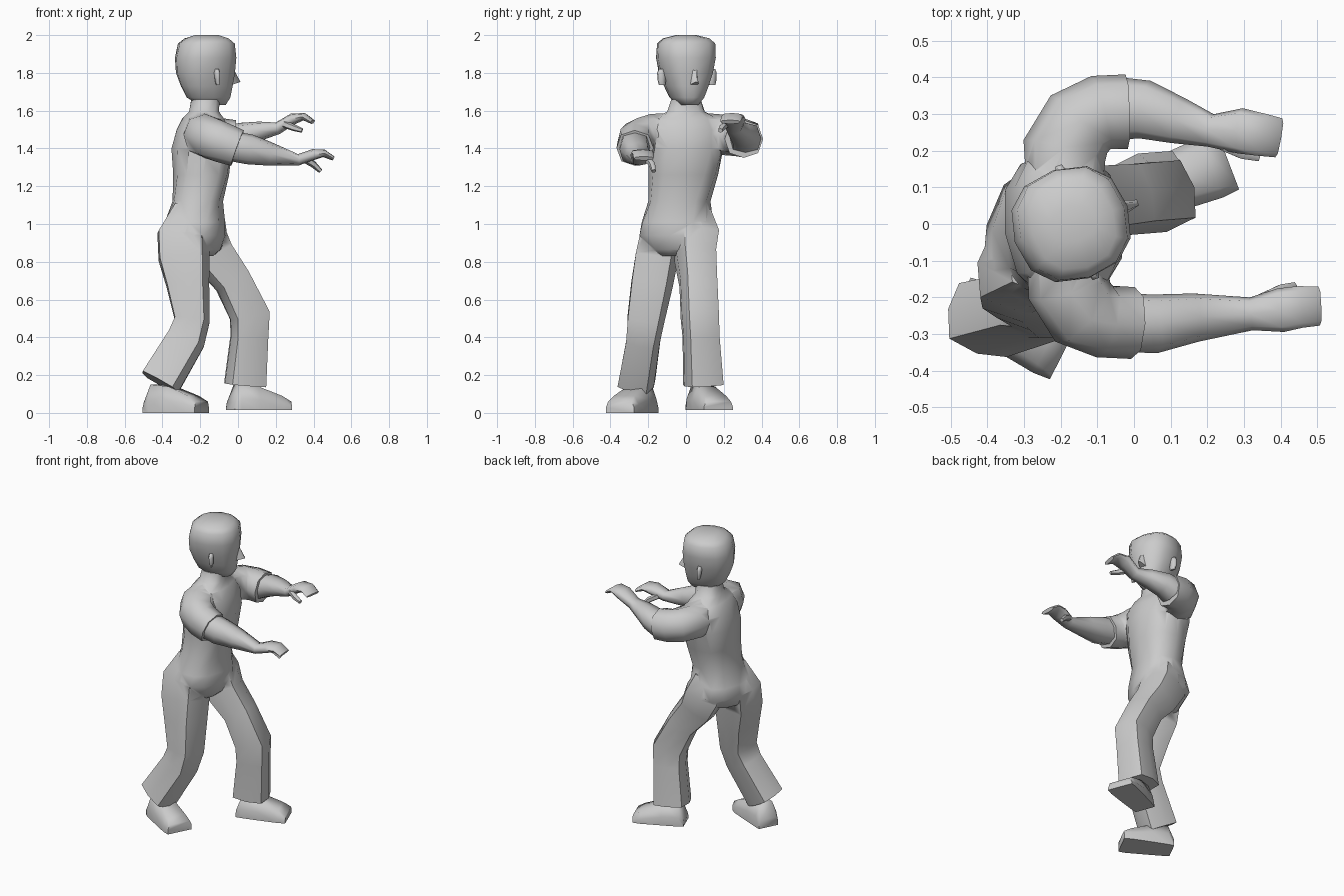
import bpy, bmesh, math
from mathutils import Vector

UP = Vector((0, 0, 1))


def heading(deg):
    return Vector((math.cos(math.radians(deg)), math.sin(math.radians(deg)), 0))


def smooth(ob, angle):
    bpy.ops.object.select_all(action='DESELECT')
    bpy.context.view_layer.objects.active = ob
    ob.select_set(True)
    bpy.ops.object.shade_smooth_by_angle(angle=math.radians(angle))


def skin(name, loops, angle=60):
    """Bridge equal-sized point loops into a closed, smooth shaded object."""
    bm = bmesh.new()
    rings = [[bm.verts.new(p) for p in loop] for loop in loops]
    n = len(rings[0])
    for r, s in zip(rings, rings[1:]):
        for i in range(n):
            j = (i + 1) % n
            bm.faces.new((r[i], r[j], s[j], s[i]))
    bm.faces.new(rings[0])
    bm.faces.new(rings[-1])
    bmesh.ops.recalc_face_normals(bm, faces=bm.faces)
    me = bpy.data.meshes.new(name)
    bm.to_mesh(me)
    bm.free()
    ob = bpy.data.objects.new(name, me)
    bpy.context.collection.objects.link(ob)
    smooth(ob, angle)
    return ob


def loft(name, rows, ref=None, flat=False, n=8, power=0.85, angle=60):
    """rows: x, y, z, half size along ref, half size across, [yaw]"""
    pts = [Vector(r[:3]) for r in rows]
    loops = []
    for k, row in enumerate(rows):
        t = Vector()
        if k > 0:
            t += (pts[k] - pts[k - 1]).normalized()
        if k < len(pts) - 1:
            t += (pts[k + 1] - pts[k]).normalized()
        t = UP if flat else t.normalized()
        f = heading(row[5]) if len(row) > 5 else ref
        f = (f - t * f.dot(t)).normalized()
        s = t.cross(f)
        loop = []
        for i in range(n):
            c, d = math.cos(i * math.tau / n), math.sin(i * math.tau / n)
            c = math.copysign(abs(c) ** power, c)
            d = math.copysign(abs(d) ** power, d)
            loop.append(pts[k] + f * c * row[3] + s * d * row[4])
        loops.append(loop)
    return skin(name, loops, angle)


# Torso, twisting from the hips up to the shoulders, ending in the neck
outfit = loft("outfit", [
    (-0.22, -0.065, 0.83, 0.09, 0.07, -14),
    (-0.23, -0.055, 0.865, 0.14, 0.14, -14),
    (-0.235, -0.045, 0.94, 0.172, 0.205, -14),
    (-0.228, -0.045, 1.01, 0.162, 0.192, -10),
    (-0.213, -0.035, 1.12, 0.134, 0.165, -4),
    (-0.195, -0.015, 1.26, 0.148, 0.185, 3),
    (-0.192, 0, 1.40, 0.162, 0.20, 8),
    (-0.185, 0, 1.50, 0.14, 0.205, 8),
    (-0.185, 0, 1.56, 0.108, 0.175, 8),
    (-0.18, 0, 1.595, 0.08, 0.10, 8),
    (-0.172, 0, 1.66, 0.076, 0.08, 12)], flat=True, n=12, power=0.8)

# Head, looking slightly to one side
FACE = heading(18)
SIDE = UP.cross(FACE)
HEAD = Vector((-0.17, 0, 0))
head = []
for z, back, front, w in [(1.63, -0.04, 0.11, 0.05), (1.67, -0.105, 0.135, 0.085),
                          (1.73, -0.135, 0.145, 0.112), (1.80, -0.16, 0.155, 0.138),
                          (1.88, -0.163, 0.16, 0.155), (1.955, -0.145, 0.15, 0.153),
                          (1.982, -0.11, 0.118, 0.125), (2.0, -0.06, 0.07, 0.05)]:
    c = HEAD + FACE * (back + front) / 2
    head.append((c.x, c.y, z, (front - back) / 2, w))
loft("head", head, ref=FACE, flat=True, n=12, power=0.85, angle=75)


def face_point(f, s, z):
    return HEAD + FACE * f + SIDE * s + UP * z


# Nose wedge
skin("nose", [[face_point(0.13, -0.025, 1.735), face_point(0.13, 0.025, 1.735),
               face_point(0.145, 0.012, 1.83), face_point(0.145, -0.012, 1.83)],
              [face_point(0.19, -0.008, 1.752), face_point(0.19, 0.008, 1.752),
               face_point(0.178, 0.004, 1.775), face_point(0.178, -0.004, 1.775)]], 75)

# Ears
for sgn, label in ((-1, "right"), (1, "left")):
    ear = []
    for f, z, a, b in [(0.02, 1.735, 0.007, 0.018), (0.018, 1.76, 0.012, 0.024),
                       (0.016, 1.80, 0.016, 0.026), (0.016, 1.82, 0.01, 0.018)]:
        p = face_point(f, sgn * 0.14, z)
        ear.append((*p, a, b))
    loft(label + "_ear", ear, ref=FACE, flat=True, n=6, angle=75)

# Trouser legs, flowing out of the hips, with squarish hems
right_leg = loft("right_trouser_leg", [
    (-0.25, -0.11, 1.08, 0.09, 0.08), (-0.29, -0.132, 0.94, 0.14, 0.112),
    (-0.285, -0.155, 0.82, 0.138, 0.115),
    (-0.265, -0.18, 0.68, 0.115, 0.112), (-0.243, -0.213, 0.49, 0.095, 0.10),
    (-0.275, -0.225, 0.39, 0.105, 0.09), (-0.412, -0.262, 0.16, 0.112, 0.096)],
    ref=heading(-10), power=0.55)
left_leg = loft("left_trouser_leg", [
    (-0.215, 0.045, 1.06, 0.09, 0.085), (-0.19, 0.055, 0.94, 0.128, 0.115),
    (-0.132, 0.05, 0.83, 0.115, 0.104),
    (-0.03, 0.065, 0.70, 0.098, 0.098), (0.063, 0.073, 0.515, 0.108, 0.098),
    (0.06, 0.08, 0.40, 0.10, 0.096), (0.038, 0.092, 0.148, 0.112, 0.104)],
    ref=heading(15), power=0.55)

# Sleeves, sloping out of the shoulders
right_sleeve = loft("right_sleeve", [
    (-0.19, -0.05, 1.485, 0.105, 0.10), (-0.178, -0.17, 1.472, 0.112, 0.115),
    (-0.14, -0.24, 1.452, 0.112, 0.11),
    (-0.08, -0.266, 1.43, 0.107, 0.10), (-0.003, -0.27, 1.402, 0.10, 0.098)], ref=UP)
left_sleeve = loft("left_sleeve", [
    (-0.19, 0.06, 1.485, 0.105, 0.10), (-0.19, 0.20, 1.472, 0.107, 0.115),
    (-0.15, 0.272, 1.465, 0.107, 0.11),
    (-0.09, 0.304, 1.456, 0.104, 0.103), (-0.02, 0.306, 1.45, 0.10, 0.102)], ref=UP)

# Fuse the clothing into one surface
for part in (right_leg, left_leg, right_sleeve, left_sleeve):
    bpy.context.view_layer.objects.active = outfit
    mod = outfit.modifiers.new("union", 'BOOLEAN')
    mod.operation, mod.solver, mod.object = 'UNION', 'EXACT', part
    bpy.ops.object.modifier_move_to_index(modifier=mod.name, index=0)
    bpy.ops.object.modifier_apply(modifier=mod.name)
    bpy.data.objects.remove(part)
smooth(outfit, 75)


# Shoes: flat soled sections running from heel to toe
def shoe(name, heel, deg, lift):
    f = heading(deg)
    s = UP.cross(f)
    loops = []
    for d, w, h, t in [(0, 0.066, 0.055, 0.8), (0.035, 0.072, 0.15, 0.6),
                       (0.14, 0.08, 0.14, 0.6), (0.27, 0.088, 0.09, 0.7),
                       (0.318, 0.083, 0.06, 0.85)]:
        c = Vector(heel) + f * d
        loops.append([c + s * w * u + UP * max(v * h, lift) for u, v in
                      ((-1, 0), (1, 0), (1, 0.5), (t, 1), (-t, 1), (-1, 0.5))])
    skin(name, loops, 75)


shoe("right_shoe", (-0.475, -0.205, 0), -27, 0)
shoe("left_shoe", (-0.04, 0.058, 0), 21, 0.015)

# Forearms with mitten-like hands
loft("right_arm", [
    (-0.02, -0.27, 1.41, 0.08, 0.08), (0.06, -0.272, 1.395, 0.08, 0.08),
    (0.17, -0.255, 1.37, 0.062, 0.066), (0.32, -0.245, 1.34, 0.03, 0.045),
    (0.40, -0.235, 1.368, 0.029, 0.06), (0.455, -0.226, 1.374, 0.02, 0.057),
    (0.505, -0.224, 1.347, 0.012, 0.053)], ref=UP, power=0.75)
loft("left_arm", [
    (-0.04, 0.315, 1.45, 0.075, 0.085), (0.03, 0.312, 1.472, 0.066, 0.08),
    (0.12, 0.282, 1.493, 0.05, 0.064), (0.21, 0.255, 1.507, 0.032, 0.045),
    (0.29, 0.254, 1.556, 0.03, 0.062), (0.35, 0.243, 1.568, 0.02, 0.058),
    (0.395, 0.235, 1.54, 0.012, 0.054)], ref=UP, power=0.75)

# Thumbs
loft("right_thumb", [(0.35, -0.205, 1.345, 0.02, 0.018), (0.40, -0.18, 1.315, 0.018, 0.016),
                     (0.437, -0.17, 1.28, 0.012, 0.012)], ref=UP, n=6)
loft("left_thumb", [(0.245, 0.215, 1.53, 0.02, 0.018), (0.295, 0.192, 1.51, 0.018, 0.016),
                    (0.34, 0.182, 1.495, 0.012, 0.012)], ref=UP, n=6)
